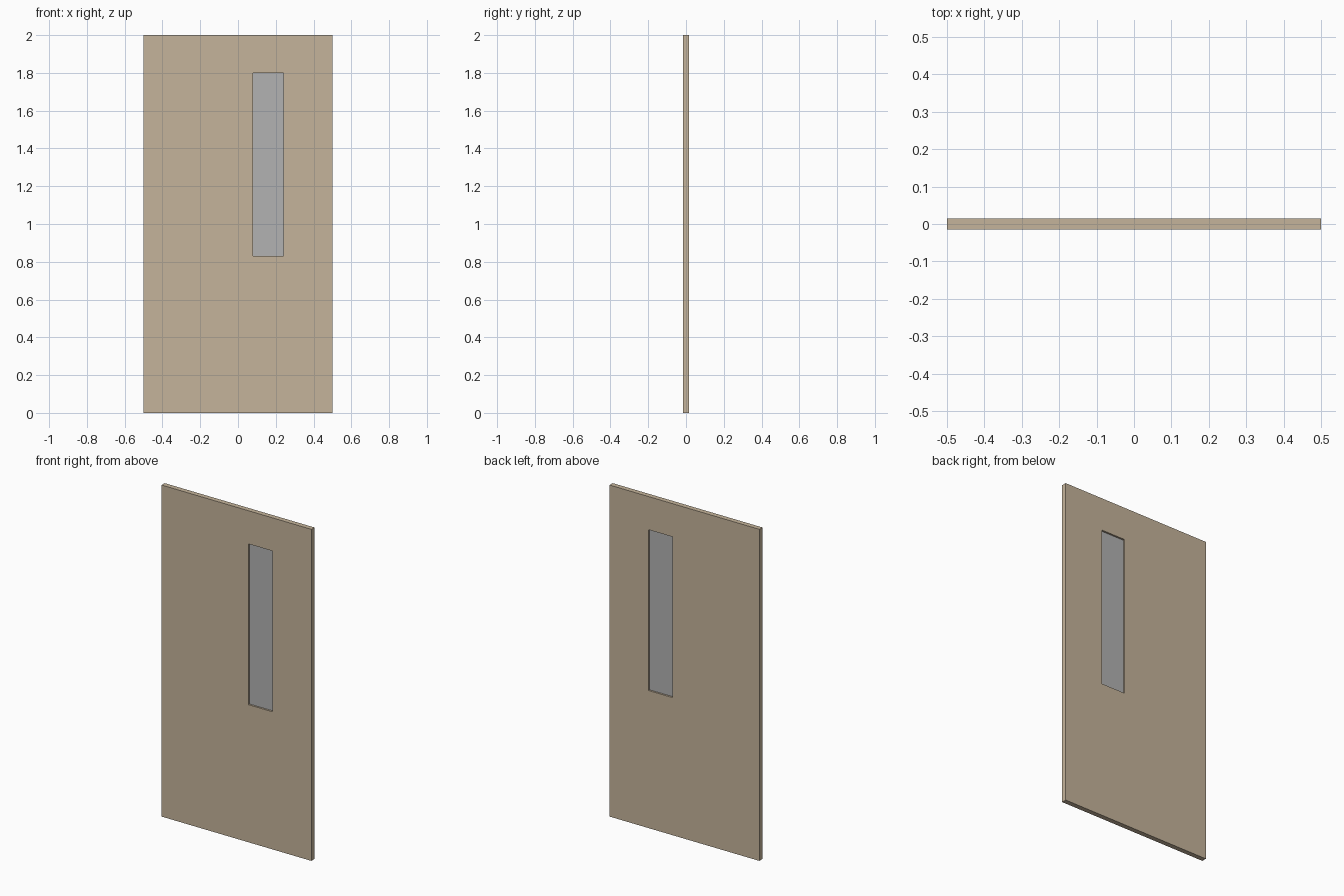
import bpy, bmesh

if "Cube" in bpy.data.objects:
    bpy.data.objects.remove(bpy.data.objects["Cube"])

W, H, T = 1.0, 2.0, 0.03            # door width, height, thickness
X0, X1, Z0, Z1 = 0.08, 0.24, 0.83, 1.80   # window opening
GLASS_T = 0.008


def material(name, rgb):
    m = bpy.data.materials.new(name)
    lin = [((c / 255 + 0.055) / 1.055) ** 2.4 for c in rgb]
    m.diffuse_color = (*lin, 1.0)
    m.use_nodes = True
    m.node_tree.nodes["Principled BSDF"].inputs["Base Color"].default_value = m.diffuse_color
    return m


def panel(name, xs, zs, thick, mat, skip=None):
    """Flat grid in the xz plane, optionally missing one cell, given thickness in y."""
    bm = bmesh.new()
    v = [[bm.verts.new((x, -thick / 2, z)) for z in zs] for x in xs]
    for i in range(len(xs) - 1):
        for j in range(len(zs) - 1):
            if (i, j) != skip:
                bm.faces.new((v[i][j], v[i + 1][j], v[i + 1][j + 1], v[i][j + 1]))
    ext = bmesh.ops.extrude_face_region(bm, geom=bm.faces[:], use_keep_orig=True)
    moved = [g for g in ext["geom"] if isinstance(g, bmesh.types.BMVert)]
    bmesh.ops.translate(bm, verts=moved, vec=(0, thick, 0))
    bmesh.ops.recalc_face_normals(bm, faces=bm.faces[:])
    me = bpy.data.meshes.new(name)
    bm.to_mesh(me)
    bm.free()
    me.materials.append(mat)
    ob = bpy.data.objects.new(name, me)
    bpy.context.collection.objects.link(ob)
    return ob


wood = material("tan wood", (197, 180, 155))
glass = material("grey glass", (178, 178, 178))

# Door leaf with a tall window opening
panel("door_leaf", (-W / 2, X0, X1, W / 2), (0, Z0, Z1, H), T, wood, skip=(1, 1))
# Recessed pane in the middle of the door thickness
panel("window_pane", (X0, X1), (Z0, Z1), GLASS_T, glass)
